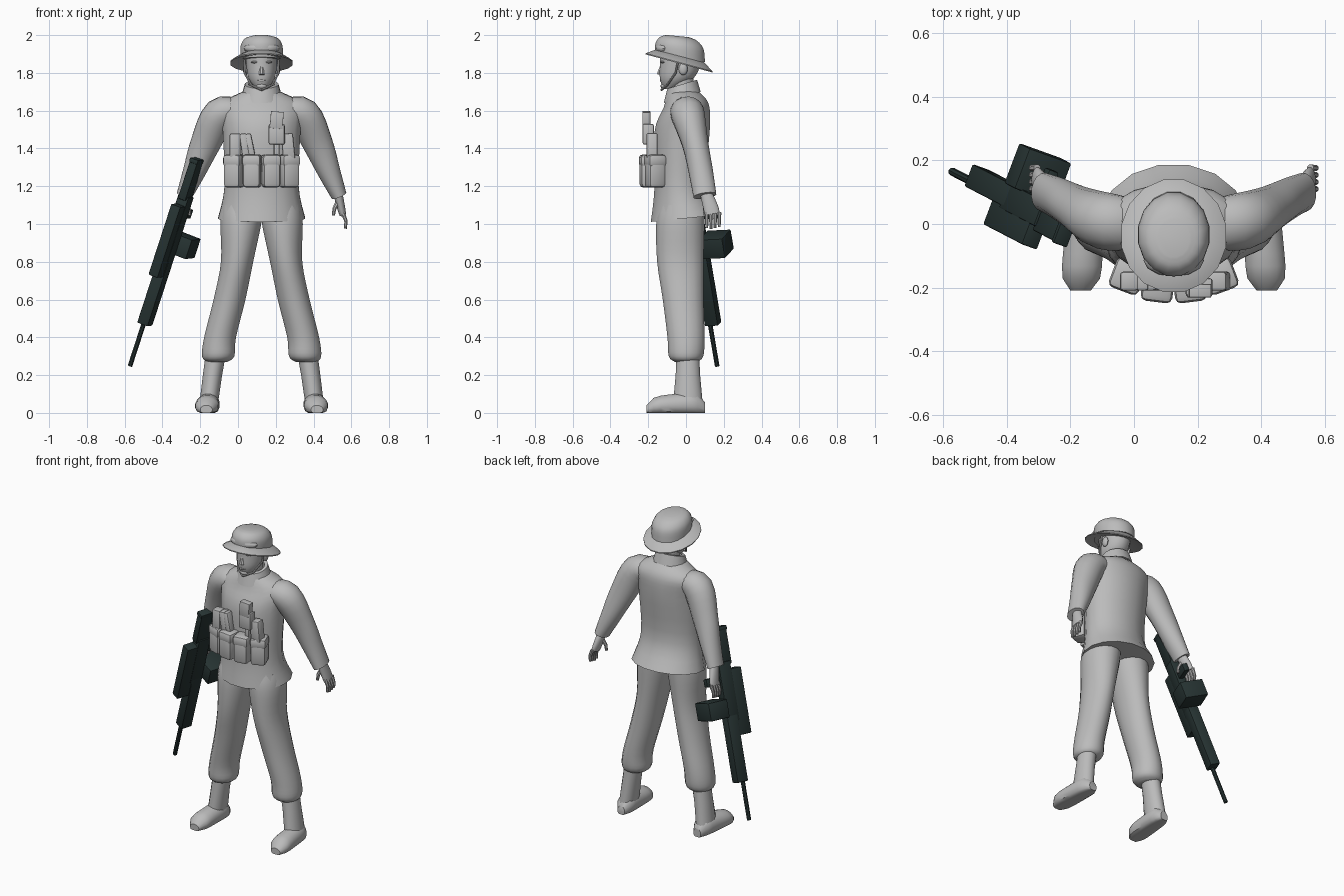
import bpy, bmesh, math
from mathutils import Vector, Matrix

BODY_CENTRE = Vector((.125, 0, 0))   # every part is placed relative to the body's centre line
UP = Vector((0, 0, 1))
FORWARD = Vector((0, -1, 0))
SIDES = {"left": 1, "right": -1}

default_cube = bpy.data.objects.get("Cube")
if default_cube:
    bpy.data.objects.remove(default_cube, do_unlink=True)


def material(name, red, green, blue):
    mat = bpy.data.materials.new(name)
    mat.use_nodes = True
    mat.diffuse_color = (red, green, blue, 1)
    shader = next(node for node in mat.node_tree.nodes if node.type == 'BSDF_PRINCIPLED')
    shader.inputs["Base Color"].default_value = mat.diffuse_color
    shader.inputs["Roughness"].default_value = .8
    return mat


GREY = material("plain grey", .5, .5, .5)
DARK = material("dark gunmetal", .02, .034, .033)
parts = []


def finish(name, bm, mat=GREY):
    bmesh.ops.translate(bm, vec=BODY_CENTRE, verts=bm.verts)
    bmesh.ops.recalc_face_normals(bm, faces=bm.faces)
    mesh = bpy.data.meshes.new(name)
    bm.to_mesh(mesh)
    bm.free()
    mesh.materials.append(mat)
    part = bpy.data.objects.new(name, mesh)
    bpy.context.collection.objects.link(part)
    parts.append(part)


def smooth(rows, steps=4):
    """Fill in rows along a smooth curve through the given ones."""
    result = []
    last = len(rows) - 1
    for i in range(last):
        around = rows[max(i - 1, 0)], rows[i], rows[i + 1], rows[min(i + 2, last)]
        for k in range(steps):
            t = k / steps
            result.append([q + t / 2 * (r - p + t * (2 * p - 5 * q + 4 * r - s
                                                     + t * (3 * (q - r) + s - p)))
                           for p, q, r, s in zip(*around)])
    return result + [rows[last]]


def loft(name, rings, side=1, axis=None, tilt=0, sides=16, mat=GREY):
    """Skin elliptical rings (x, y, z, half width, half depth); without an axis they follow the path."""
    bm = bmesh.new()
    centres = [Vector(ring[:3]) for ring in rings]
    loops = []
    for i, (*_, width, depth) in enumerate(rings):
        before, after = centres[max(i - 1, 0)], centres[min(i + 1, len(rings) - 1)]
        normal = axis or (after - before if after.z > before.z else before - after)
        turn = UP.rotation_difference(normal)
        loop = []
        for k in range(sides):
            angle = math.tau * (k + .5) / sides
            y = depth * math.sin(angle)
            point = centres[i] + turn @ Vector((width * math.cos(angle), y, tilt * y))
            loop.append(bm.verts.new((side * point.x, point.y, max(point.z, 0))))
        loops.append(loop)
    for lower, upper in zip(loops, loops[1:]):
        for k in range(sides):
            bm.faces.new((lower[k - 1], lower[k], upper[k], upper[k - 1]))
    bm.faces.new(loops[0])
    bm.faces.new(loops[-1])
    finish(name, bm, mat)


def upright(name, rows, tilt=0):
    """Loft on the centre line from rows of (y, z, half width, half depth)."""
    loft(name, [(0, *row) for row in rows], axis=UP, tilt=tilt)


def tube(name, points, radius, side=1, taper=0, mat=GREY):
    rings = [(*point, *[radius * (1 - taper * i / (len(points) - 1))] * 2)
             for i, point in enumerate(points)]
    loft(name, rings, side, sides=8, mat=mat)


def box(name, location, size, turn=Matrix(), bevel=.01, mat=GREY):
    bm = bmesh.new()
    bmesh.ops.create_cube(bm, size=1)
    bmesh.ops.scale(bm, vec=size, verts=bm.verts)
    bmesh.ops.bevel(bm, geom=bm.edges[:], offset=bevel, segments=2,
                    profile=.5, affect='EDGES')
    placement = Matrix.Translation(location) @ turn.to_4x4()
    bmesh.ops.transform(bm, matrix=placement, verts=bm.verts)
    finish(name, bm, mat)


def ball(name, location, radii):
    bm = bmesh.new()
    bmesh.ops.create_uvsphere(bm, u_segments=12, v_segments=8, radius=1)
    bmesh.ops.scale(bm, vec=radii, verts=bm.verts)
    bmesh.ops.translate(bm, vec=location, verts=bm.verts)
    finish(name, bm)


# Jacket with a flared hem, open collar and neck
upright("jacket", smooth([(0, 1.03, .235, .19), (-.03, 1.2, .2, .14), (-.02, 1.5, .21, .15),
                          (0, 1.63, .22, .12), (-.02, 1.7, .1, .08)]), tilt=.1)
upright("collar", [(-.02, 1.67, .11, .1), (-.02, 1.74, .09, .08),
                   (-.02, 1.74, .07, .06), (-.02, 1.7, .07, .06)], tilt=.3)
upright("neck", [(-.02, 1.65, .055, .06), (-.02, 1.8, .055, .06)])

# Head and face
upright("head", smooth([(-.09, 1.715, .03, .03), (-.05, 1.77, .07, .09),
                        (-.03, 1.85, .083, .11), (-.03, 1.92, .083, .11)]))
tube("nose", [(0, -.14, 1.79), (0, -.125, 1.85)], .016, taper=.5)
ball("mouth", (0, -.127, 1.76), (.024, .012, .008))
ball("chin", (0, -.115, 1.73), (.028, .02, .016))
for tag, side in SIDES.items():
    ball(tag + "_ear", (side * .085, -.015, 1.82), (.014, .024, .032))
    ball(tag + "_brow", (side * .03, -.122, 1.857), (.026, .013, .007))
    tube(tag + "_chin_strap", [(.09, -.04, 1.87), (.09, -.055, 1.8),
                               (.055, -.1, 1.735), (0, -.13, 1.71)], .006, side)

# Hat with a tipped brim, domed crown and goggles
upright("hat_brim", [(-.03, 1.865, .1, .12), (-.037, 1.85, .168, .18),
                     (-.037, 1.856, .168, .18), (-.03, 1.89, .11, .13)], tilt=-.27)
upright("hat_crown", smooth([(-.03, 1.87, .113, .133), (-.035, 1.94, .113, .13),
                             (-.04, 1.98, .09, .1), (-.045, 1.995, .05, .06)]), tilt=-.1)
ball("goggles", (0, -.115, 1.93), (.095, .05, .034))

# Limbs, built once for each side
for tag, side in SIDES.items():
    loft(tag + "_trouser_leg", smooth([
        (.1, -.02, 1.1, .11, .12), (.11, -.03, 1, .11, .13), (.13, -.03, .8, .087, .125),
        (.17, -.015, .6, .086, .11), (.22, 0, .4, .086, .1), (.23, 0, .3, .087, .093),
        (.235, 0, .27, .055, .06)]), side, UP)
    loft(tag + "_boot_shaft", [(.24, .01, .33, .055, .06), (.26, .01, .2, .052, .066),
                               (.28, .01, .05, .05, .08)], side, UP)
    foot = []
    for i in range(9):
        t = i / 8
        swell = math.sqrt(1 - abs(1.9 * t - .95) ** 5)
        height = swell * (.07 - .02 * t)
        foot.append((.275 + .018 * t, .1 - .31 * t, .7 * height,
                     swell * (.056 + .012 * t), height))
    loft(tag + "_boot_foot", foot, side, FORWARD)
    loft(tag + "_sleeve", smooth([
        (.12, 0, 1.6, .06, .08), (.22, .01, 1.58, .09, .09), (.3, .05, 1.42, .08, .07),
        (.36, .08, 1.27, .06, .065), (.41, .1, 1.15, .042, .062)]), side)
    # Hand with four fingers and a thumb
    loft(tag + "_palm", smooth([(.4, .1, 1.18, .025, .03), (.42, .13, 1.09, .022, .04),
                                (.43, .14, 1.05, .018, .04)]), side)
    for i, finger in enumerate(("index", "middle", "ring", "little")):
        y = .11 + i * .022
        tip = .975 + .005 * abs(i - 1)
        tube(f"{tag}_{finger}_finger", [(.43, y, 1.06), (.447, y, 1.015), (.444, y, tip)],
             .012, side, taper=.35)
    tube(tag + "_thumb", [(.405, .11, 1.12), (.385, .1, 1.08), (.38, .1, 1.045)],
         .014, side, taper=.4)

# Chest webbing: belt pouches wrapped around the waist, smaller ones above
for place, x in zip(("outer_right", "inner_right", "inner_left", "outer_left"),
                    (-.145, -.05, .05, .145)):
    turn = Matrix.Rotation(2.5 * x, 4, 'Z')
    y = 1.7 * x * x - .2
    box(place + "_belt_pouch", (x, y, 1.275), (.094, .095, .165), turn, .02)
    box(place + "_belt_pouch_flap", (x, y, 1.335), (.1, .1, .065), turn, .018)
for place, x, width, lean in (("outer_right", -.14, .058, 0), ("middle_right", -.09, .04, -.14),
                              ("inner_right", -.06, .035, -.2), ("outer_left", .14, .065, -.1)):
    box(place + "_small_pouch", (x, -.18, 1.41), (width, .06, .14),
        Matrix.Rotation(lean, 4, 'Y'))
box("radio_pouch", (.08, -.2, 1.475), (.085, .06, .11))
box("radio", (.08, -.21, 1.55), (.068, .042, .09), Matrix.Rotation(.08, 4, 'Y'), .002)
box("radio_strap", (.08, -.185, 1.39), (.032, .04, .1))

# Rifle held muzzle down: its own axes run across, underneath and along it
muzzle = Vector((-.697, .165, .248))
along = (Vector((-.34, -.02, 1.345)) - muzzle).normalized()
across = Vector((.35, .93, .04)).cross(along).normalized()
under = along.cross(across)
frame = Matrix((across, under, along)).transposed()


def rifle_box(name, width, top, bottom, start, end, shift=0):
    middle = Vector((shift, (top + bottom) / 2, (start + end) / 2))
    box("rifle_" + name, muzzle + frame @ middle, (width, bottom - top, end - start),
        frame, .006, DARK)


tube("rifle_barrel", [muzzle, muzzle + along * .27], .013, mat=DARK)
rifle_box("handguard", .064, -.02, .055, .235, .64)
rifle_box("receiver", .062, -.03, .055, .6, .96)
rifle_box("upper_housing", .056, -.1, 0, .51, .91)
rifle_box("stock", .046, -.045, .055, .94, 1.165)
rifle_box("butt_plate", .05, -.05, .065, 1.145, 1.17)
rifle_box("grip", .035, .04, .15, .83, .88)
rifle_box("magazine_box", .15, .05, .185, .633, .743, .02)
rifle_box("magazine_neck", .05, .02, .08, .65, .73)

# Smooth shading with crisp edges
bpy.ops.object.select_all(action='DESELECT')
for part in parts:
    part.select_set(True)
bpy.context.view_layer.objects.active = parts[0]
bpy.ops.object.shade_smooth_by_angle(angle=math.radians(40))
